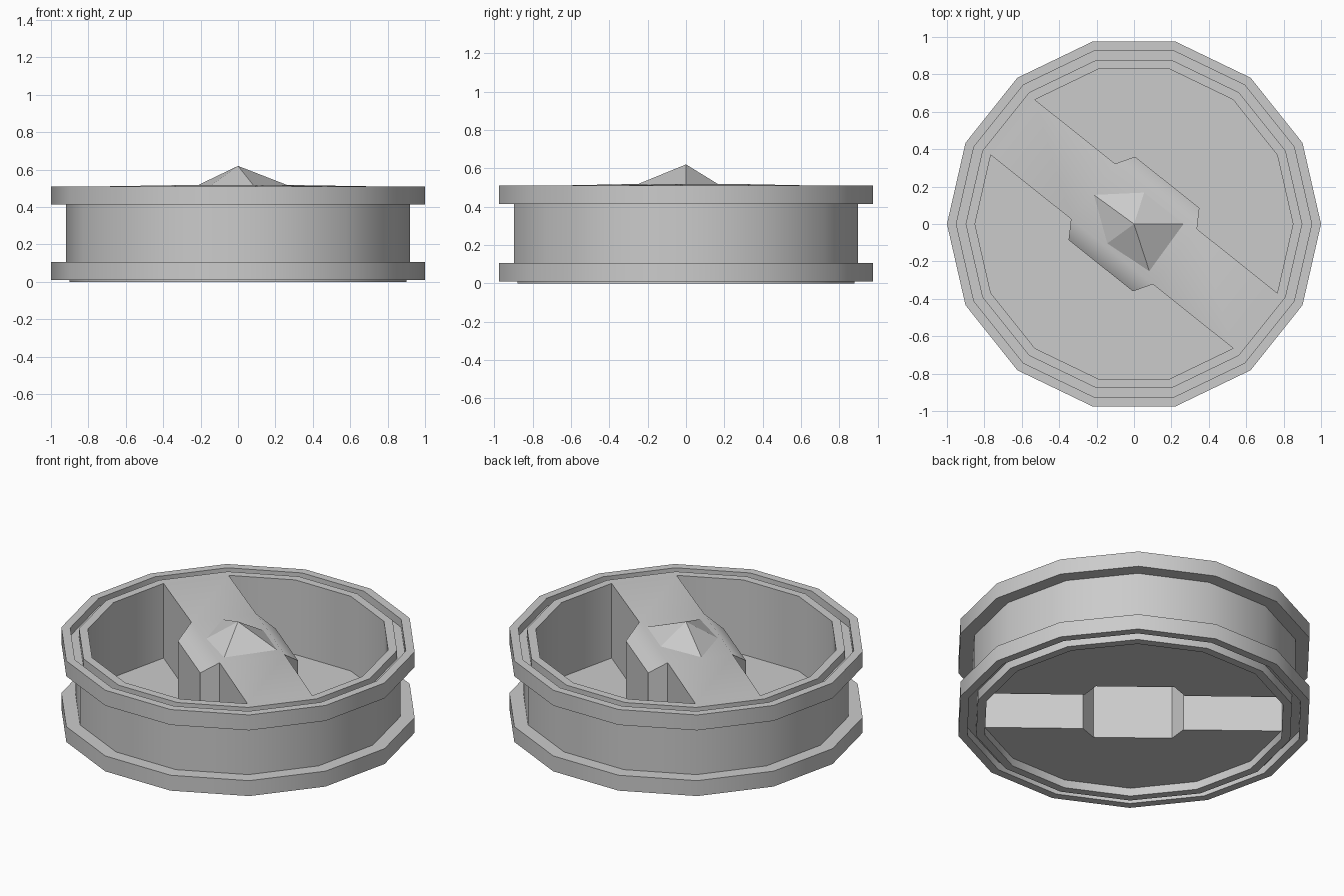
import bpy, bmesh
from math import sin, cos, pi, radians
from mathutils import Matrix

if "Cube" in bpy.data.objects:
    bpy.data.objects.remove(bpy.data.objects["Cube"])

SIDES = 14
STEP = 2 * pi / SIDES
BAR_ANGLE = -1.5 * STEP          # the bar ends on a flat of the inner polygon
R_IN = 0.85
FLOOR_Z = 0.05
HALF_W = R_IN * sin(STEP / 2)
HALF_L = R_IN * cos(STEP / 2)


def finish(name, bm, angle=None, rot=0.0):
    bmesh.ops.remove_doubles(bm, verts=bm.verts, dist=1e-5)
    bmesh.ops.recalc_face_normals(bm, faces=bm.faces)
    bm.transform(Matrix.Rotation(rot, 4, 'Z'))
    me = bpy.data.meshes.new(name)
    bm.to_mesh(me)
    bm.free()
    ob = bpy.data.objects.new(name, me)
    bpy.context.collection.objects.link(ob)
    if angle:
        bpy.ops.object.select_all(action='DESELECT')
        ob.select_set(True)
        bpy.context.view_layer.objects.active = ob
        bpy.ops.object.shade_smooth_by_angle(angle=radians(angle))
    return ob


def face(bm, pts):
    return bm.faces.new([bm.verts.new(p) for p in pts])


# drum wall with a grooved flange at top and bottom
profile = [(1, .51), (.95, .51), (.95, .46), (.9, .46), (.9, .51), (R_IN, .51),
           (R_IN, 0), (.9, 0), (.9, .06), (.95, .06), (.95, .01), (1, .01),
           (1, .105), (.92, .105), (.92, .415), (1, .415)]
bm = bmesh.new()
rings = [[bm.verts.new((r * cos(i * STEP), r * sin(i * STEP), z)) for r, z in profile]
         for i in range(SIDES)]
for i in range(SIDES):
    a, b = rings[i], rings[(i + 1) % SIDES]
    for j in range(len(profile)):
        k = (j + 1) % len(profile)
        bm.faces.new((a[j], b[j], b[k], a[k]))
finish("drum_wall", bm, 30)

# cross bar: hollow from below, widening to a sloped hub in the middle
side = [(-HALF_L, HALF_W, .51), (-.28, HALF_W, .517), (-.22, .285, .44),
        (.22, .285, .44), (.28, HALF_W, .517), (HALF_L, HALF_W, .51)]
bm = bmesh.new()
for s in (1, -1):
    pts = [(u, s * v, z) for u, v, z in side]
    for p, q in zip(pts, pts[1:]):
        face(bm, [p, q, (q[0], q[1], FLOOR_Z), (p[0], p[1], FLOOR_Z)])
    face(bm, pts[1:5])
for a, b in ((0, 1), (1, 4), (4, 5)):
    p, q = side[a], side[b]
    face(bm, [p, q, (q[0], -q[1], q[2]), (p[0], -p[1], p[2])])
finish("cross_bar", bm, 42, BAR_ANGLE)

# floor halves on both sides of the bar
bm = bmesh.new()
for s in (1, -1):
    arc = [(R_IN * cos((i + .5) * STEP), s * R_IN * sin((i + .5) * STEP), FLOOR_Z)
           for i in range(SIDES // 2)]
    face(bm, arc + [(u, s * v, FLOOR_Z) for u, v, z in side[1:5]])
bmesh.ops.triangulate(bm, faces=bm.faces)
ob = finish("floor", bm, None, BAR_ANGLE)

# faceted peak on the hub
bm = bmesh.new()
base = [(r * cos(i * 2 * pi / 5), r * sin(i * 2 * pi / 5), .515)
        for i, r in enumerate((.27, .18, .27, .18, .27))]
for i in range(5):
    face(bm, [base[i], base[(i + 1) % 5], (0, 0, .62)])
face(bm, base)
finish("peak", bm)
